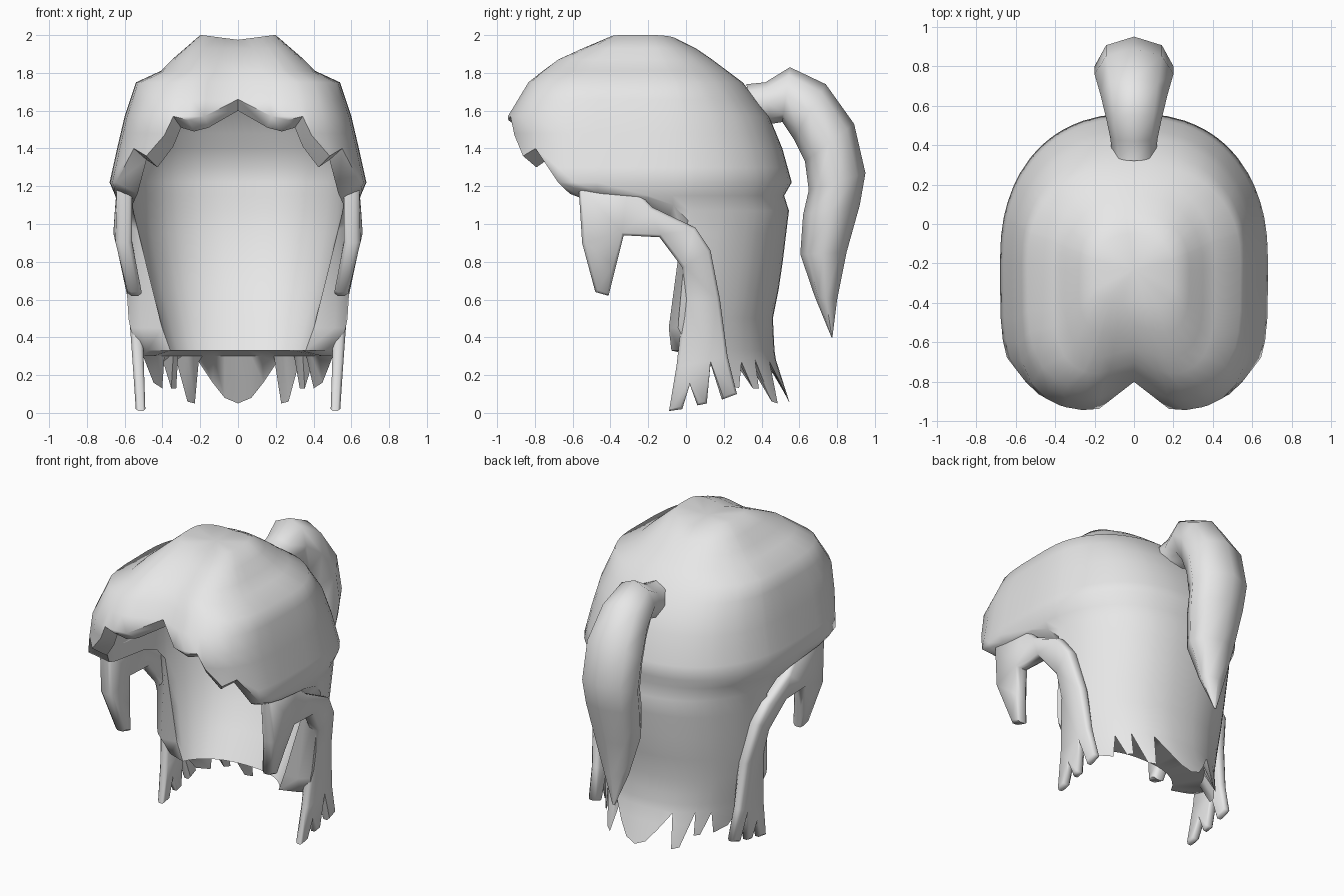
import bpy, bmesh, math

if "Cube" in bpy.data.objects:
    bpy.data.objects.remove(bpy.data.objects["Cube"])

mat = bpy.data.materials.new("light_grey")
mat.diffuse_color = (0.8, 0.8, 0.8, 1)
mat.use_nodes = True
mat.node_tree.nodes["Principled BSDF"].inputs["Base Color"].default_value = mat.diffuse_color


def finish(name, bm, angle=50):
    bmesh.ops.remove_doubles(bm, verts=bm.verts, dist=0.0005)
    bmesh.ops.dissolve_degenerate(bm, edges=bm.edges, dist=0.0001)
    bmesh.ops.recalc_face_normals(bm, faces=bm.faces)
    me = bpy.data.meshes.new(name)
    bm.to_mesh(me)
    bm.free()
    ob = bpy.data.objects.new(name, me)
    bpy.context.collection.objects.link(ob)
    me.materials.append(mat)
    bpy.ops.object.select_all(action='DESELECT')
    ob.select_set(True)
    bpy.context.view_layer.objects.active = ob
    bpy.ops.object.shade_smooth_by_angle(angle=math.radians(angle))
    return ob


def interp(table, z):
    """Linear lookup in a table sorted from high z to low z."""
    if z >= table[0][0]:
        return table[0][1:]
    for a, b in zip(table, table[1:]):
        if z >= b[0]:
            t = (a[0] - z) / (a[0] - b[0])
            return [p + (q - p) * t for p, q in zip(a[1:], b[1:])]
    return table[-1][1:]


# Cross-sections: height, half width, front y, back y, centre y
OUTER = [(2.0, .2, -.42, -.05, -.23), (1.87, .35, -.69, .14, -.23),
         (1.81, .41, -.77, .22, -.22), (1.75, .54, -.84, .3, -.2),
         (1.57, .6, -.95, .44, -.2), (1.4, .64, -.93, .51, -.2),
         (1.22, .68, -.92, .56, -.2), (1.15, .65, -.92, .52, -.2),
         (1.07, .63, -.9, .545, -.2), (.7, .61, -.9, .5, -.25),
         (.5, .6, -.9, .46, -.28), (.3, .56, -.9, .47, -.3), (.05, .5, -.9, .55, -.3)]
INNER = [(1.92, .12, -.4, -.05, -.22), (1.75, .42, -.75, .15, -.2),
         (1.55, .52, -.87, .32, -.2), (1.3, .57, -.85, .44, -.2),
         (1.0, .55, -.8, .42, -.2), (.7, .49, -.8, .33, -.2), (.33, .38, -.8, .1, -.2)]
ROWS = [2.0, 1.93, 1.87, 1.81, 1.75, 1.66, 1.57, 1.48, 1.4, 1.3, 1.22, 1.15, 1.07,
        .95, .8, .65, .5, .4, .33, .28, .2, .13, .05]
# Lower edge: angle from the front, height (fringe, sides, then back points)
EDGE = [(0, 1.66), (5, 1.57), (11, 1.55), (19, 1.57), (23, 1.47), (34, 1.36), (48, 1.4),
        (64, 1.22), (73, 1.19), (82, 1.17), (90, 1.14), (98, 1.1), (104, 1.02),
        (106, .45), (111, .33), (118, .3), (124, .16), (132, .13), (137, .27),
        (140, .13), (144, .13), (147, .28), (151, .06), (156, .05), (161, .27),
        (168, .16), (174, .08), (180, .05)]


def point(table, deg, z, side):
    hw, yf, yb, yc = interp(table, z)
    s, c = math.sin(math.radians(deg)), math.cos(math.radians(deg))
    e = 0.5 if c > 0 else 0.87
    x = hw * max(s, 0) ** e
    if c > 0:
        y = yc + (yf - yc) * c ** e
        y += 0.11 * max(0, 1 - x / 0.2) * hw / 0.66      # centre parting
    else:
        y = yc + (yb - yc) * (-c) ** e
    if z > 1.95:
        z -= 0.025 * max(0, 1 - x / 0.19)
    return (x * side, y, z)


# Hair shell: outer surface, edge and inner lining
def column(deg, zb, side):
    pts = [(0, -.23, 1.975)] + [point(OUTER, deg, max(z, zb), side) for z in ROWS]
    back = deg > 105
    lo = max(.33, zb) if back else zb - .06
    inner = [point(INNER, deg, max(min(z, 1.92), lo), side) for z in ROWS]
    if back:
        x, y, z = point(OUTER, deg, max(zb, .3), side)
        pts.append((x * .9, y - .05, z))
    else:
        pts.append(inner[-1])
    return pts + inner[::-1] + [(0, -.22, 1.92)]


bm = bmesh.new()
cols = [column(d, z, 1) for d, z in EDGE] + [column(d, z, -1) for d, z in EDGE[-2:0:-1]]
grid = [[bm.verts.new(p) for p in c] for c in cols]
for i, a in enumerate(grid):
    b = grid[(i + 1) % len(grid)]
    for j in range(len(a) - 1):
        bm.faces.new((a[j], a[j + 1], b[j + 1], b[j]))
finish("hair_shell", bm)

# Ponytail: outer y, z, inner y, z, half width of each ring
TAIL = [(.32, 1.74, .36, 1.5, .11), (.42, 1.75, .45, 1.53, .12), (.55, 1.83, .51, 1.54, .14),
        (.74, 1.74, .57, 1.45, .17), (.89, 1.53, .63, 1.33, .2), (.95, 1.27, .65, 1.18, .2),
        (.92, 1.1, .62, 1.05, .19), (.85, .85, .605, .84, .16), (.8, .6, .68, .62, .09),
        (.775, .4, .77, .4, .008)]
bm = bmesh.new()
rings = []
for yo, zo, yi, zi, hw in TAIL:
    ring = []
    for k in range(8):
        a = math.tau * k / 8
        t = (1 - math.cos(a)) / 2
        ring.append(bm.verts.new((hw * math.sin(a), yo + (yi - yo) * t, zo + (zi - zo) * t)))
    rings.append(ring)
for a, b in zip(rings, rings[1:]):
    for k in range(8):
        bm.faces.new((a[k], a[(k + 1) % 8], b[(k + 1) % 8], b[k]))
bm.faces.new(rings[0])
bm.faces.new(rings[-1])
finish("ponytail", bm, 60)

# Side locks: a short front lock joined to a long forked lock, outline in y and z
LOCK = [(-.57, 1.22), (-.55, .9), (-.48, .64), (-.41, .62), (-.37, .78), (-.33, .94), (-.14, .93),
        (-.02, .77), (-.01, .6), (-.05, .25), (-.09, .01), (-.02, .02), (.02, .15),
        (.06, .04), (.11, .05), (.13, .26), (.19, .07), (.27, .1), (.22, .3),
        (.18, .6), (.13, .86), (.05, .98), (-.18, 1.09), (-.3, 1.22)]
LOCK_X = [(1.22, .64, .08), (1.1, .65, .08), (.95, .66, .09), (.64, .585, .075),
          (.3, .56, .06), (0, .54, .05)]
for side, name in ((1, "side_lock_right"), (-1, "side_lock_left")):
    bm = bmesh.new()
    layers = [[bm.verts.new((d, y, z)) for y, z in LOCK] for d in (-.25, -.75)]
    n = len(LOCK)
    caps = [bm.faces.new(layers[0]), bm.faces.new(layers[1][::-1])]
    for k in range(n):
        m = (k + 1) % n
        bm.faces.new((layers[0][k], layers[1][k], layers[1][m], layers[0][m]))
    bmesh.ops.recalc_face_normals(bm, faces=bm.faces)
    bmesh.ops.inset_individual(bm, faces=caps, thickness=.016, depth=.25)
    bmesh.ops.triangulate(bm, faces=[f for f in bm.faces if len(f.verts) > 4])
    # bend the flat lock along the side of the head
    for v in bm.verts:
        x, thick = interp(LOCK_X, v.co.z)
        v.co.x = side * (x + v.co.x * thick)
    finish(name, bm, 60)
